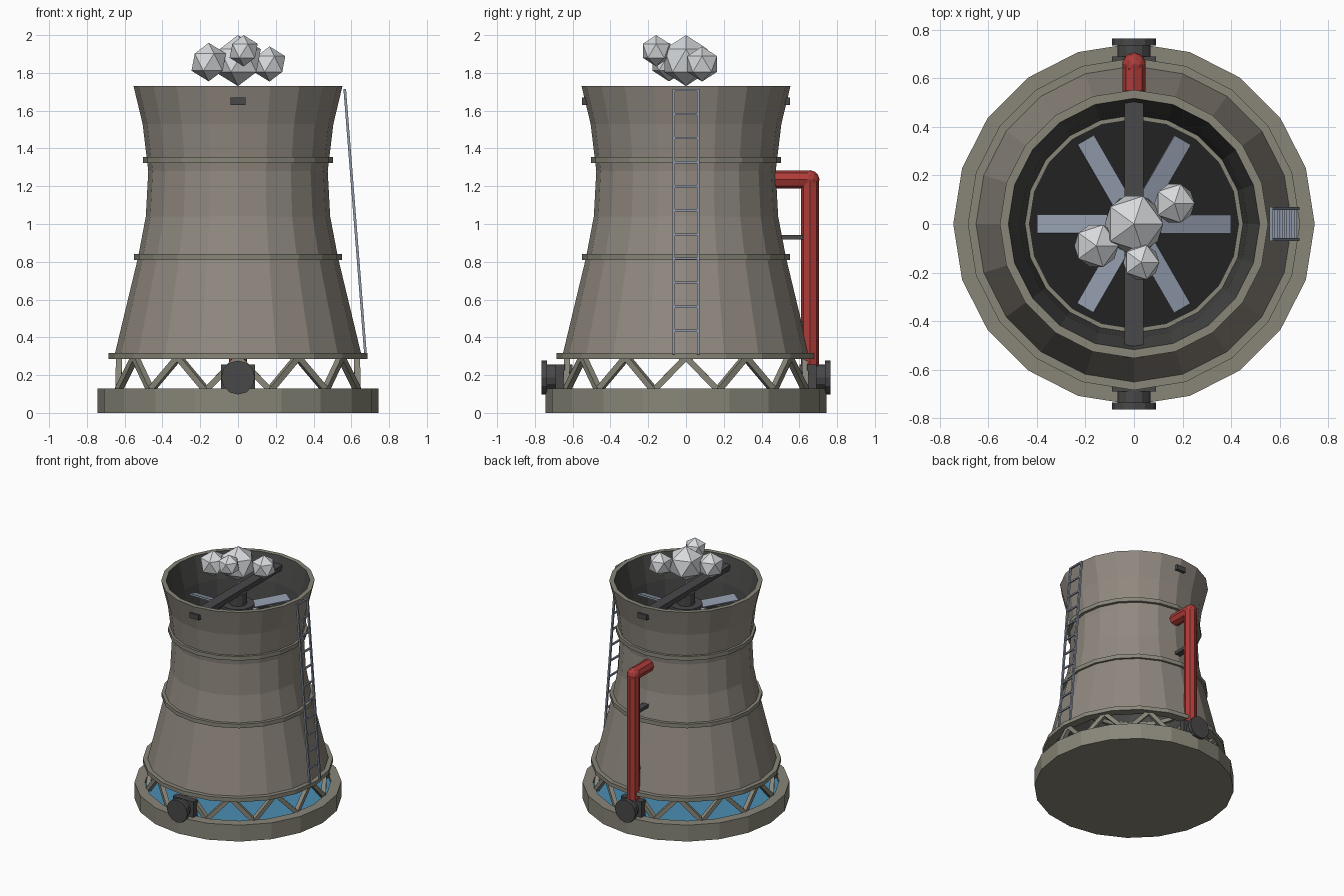
import bpy, bmesh, math
from mathutils import Vector, Matrix

cube = bpy.data.objects.get("Cube")
if cube:
    bpy.data.objects.remove(cube)

SIDES = 20


def material(name, r, g, b):
    m = bpy.data.materials.new(name)
    m.use_nodes = True
    m.diffuse_color = (r, g, b, 1)
    bsdf = m.node_tree.nodes["Principled BSDF"]
    bsdf.inputs["Base Color"].default_value = (r, g, b, 1)
    bsdf.inputs["Roughness"].default_value = 0.8
    return m


SHELL = material("warm concrete", .28, .25, .215)
CONCRETE = material("grey concrete", .25, .24, .19)
LINING = material("dark lining", .065, .065, .063)
IRON = material("dark iron", .065, .065, .068)
BLACK = material("black deck", .016, .016, .016)
STEEL = material("blue grey steel", .27, .31, .39)
RED = material("red paint", .42, .045, .04)
WATER = material("water blue", .07, .27, .45)
STEAM = material("pale steam", .68, .7, .72)


def finish(name, bm, *mats):
    bmesh.ops.recalc_face_normals(bm, faces=bm.faces)
    me = bpy.data.meshes.new(name)
    bm.to_mesh(me)
    bm.free()
    for m in mats:
        me.materials.append(m)
    ob = bpy.data.objects.new(name, me)
    bpy.context.collection.objects.link(ob)
    return ob


def lathe(name, profile, mats, slots=None):
    """Spin a closed (radius, z) loop; slots gives a material per profile edge."""
    bm = bmesh.new()
    rings = []
    for i in range(SIDES):
        a = math.tau * i / SIDES
        rings.append([bm.verts.new((r * math.cos(a), r * math.sin(a), z)) for r, z in profile])
    n = len(profile)
    for i in range(SIDES):
        p, q = rings[i], rings[(i + 1) % SIDES]
        for j in range(n):
            k = (j + 1) % n
            if profile[j][0] == profile[k][0] == 0:
                continue
            f = bm.faces.new((p[j], q[j], q[k], p[k]))
            f.material_index = slots[j] if slots else 0
    bmesh.ops.remove_doubles(bm, verts=bm.verts, dist=1e-5)
    return finish(name, bm, *mats)


def add_box(bm, size, matrix):
    bmesh.ops.create_cube(bm, size=1, matrix=matrix @ Matrix.Diagonal((*size, 1)))


def along(a, b):
    """Matrix at the middle of a-b with local z along it."""
    a, b = Vector(a), Vector(b)
    return Matrix.Translation((a + b) / 2) @ (b - a).to_track_quat('Z', 'Y').to_matrix().to_4x4()


def add_bar(bm, a, b, w, d):
    add_box(bm, (w, d, (Vector(b) - Vector(a)).length), along(a, b))


def add_rod(bm, a, b, r, sides):
    bmesh.ops.create_cone(bm, cap_ends=True, segments=sides, radius1=r, radius2=r,
                          depth=(Vector(b) - Vector(a)).length, matrix=along(a, b))


def polar(r, degrees, z):
    a = math.radians(degrees)
    return (r * math.cos(a), r * math.sin(a), z)


# Basin and water
lathe("basin", [(0, 0), (.745, 0), (.745, .13), (.67, .13), (.67, .09), (0, .09)], [CONCRETE])
lathe("basin_water", [(0, .09), (.67, .09), (.67, .11), (0, .11)], [WATER])

# Hollow tower shell with a dark lining
outer = [(.655, .3), (.53, .82), (.488, 1.04), (.475, 1.28), (.505, 1.53), (.553, 1.73)]
inner = [(r - .035, z) for r, z in reversed(outer)]
steps = len(outer) - 1
lathe("tower_shell", outer + inner, [SHELL, CONCRETE, LINING],
      [0] * steps + [1] + [2] * steps + [1])

# Raised bands around the shell
for name, r, z in (("bottom_band", .685, .3), ("middle_band", .55, .825), ("upper_band", .503, 1.34)):
    lathe(name, [(r, z - .016), (r, z + .016), (r - .07, z + .016), (r - .07, z - .016)], [CONCRETE])

# Zigzag legs between basin and shell
bm = bmesh.new()
PAIRS = 12
for i in range(PAIRS):
    step = 360 / PAIRS
    top = polar(.63, i * step, .295)
    for side in (-.5, .5):
        add_bar(bm, polar(.655, (i + side) * step, .12), top, .032, .032)
finish("zigzag_legs", bm, CONCRETE)

# Fan deck, hub, blades and support beam
lathe("fan_deck", [(0, 1.33), (.45, 1.33), (.45, 1.35), (0, 1.35)], [BLACK])
bm = bmesh.new()
add_rod(bm, (0, 0, 1.48), (0, 0, 1.55), .12, 12)
add_rod(bm, (0, 0, 1.5), (0, 0, 1.64), .065, 12)
finish("fan_hub", bm, IRON)
bm = bmesh.new()
for i in range(6):
    place = Matrix.Rotation(math.radians(60 * i), 4, 'Z') @ Matrix.Translation((.23, 0, 1.515))
    add_box(bm, (.34, .08, .012), place @ Matrix.Rotation(math.radians(15), 4, 'X'))
finish("fan_blades", bm, STEEL)
bm = bmesh.new()
add_box(bm, (.08, 1.1, .04), Matrix.Translation((0, 0, 1.65)))
finish("support_beam", bm, IRON)

# Flanged water inlets, front and back
for name, s in (("front_inlet", -1), ("back_inlet", 1)):
    bm = bmesh.new()
    add_rod(bm, (0, s * .6, .187), (0, s * .75, .187), .068, 12)
    add_rod(bm, (0, s * .735, .187), (0, s * .765, .187), .09, 12)
    add_box(bm, (.18, .05, .13), Matrix.Translation((0, s * .665, .19)))
    finish(name, bm, IRON)

# Red riser pipe with elbow, held by brackets
bm = bmesh.new()
add_rod(bm, (0, .657, .15), (0, .657, 1.235), .048, 8)
add_rod(bm, (0, .44, 1.235), (0, .657, 1.235), .048, 8)
bmesh.ops.create_icosphere(bm, subdivisions=2, radius=.05, matrix=Matrix.Translation((0, .657, 1.235)))
finish("riser_pipe", bm, RED)
bm = bmesh.new()
for z, y in ((.93, .5), (.47, .57)):
    add_box(bm, (.05, .65 - y, .025), Matrix.Translation((0, (y + .65) / 2, z)))
finish("pipe_brackets", bm, IRON)

# Leaning ladder
bm = bmesh.new()
LOW, HIGH = Vector((.675, 0, .31)), Vector((.565, 0, 1.715))
half = Vector((0, .064, 0))
for s in (-1, 1):
    add_bar(bm, LOW + s * half, HIGH + s * half, .014, .014)
for i in range(11):
    p = LOW.lerp(HIGH, (.125 + .1275 * i) / 1.405)
    add_bar(bm, p - half, p + half, .012, .012)
finish("ladder", bm, STEEL)

# Faceted steam puffs
bm = bmesh.new()
for x, y, z, r in ((0, 0, 1.865, .135), (.167, .085, 1.847, .093),
                   (-.155, -.09, 1.857, .102), (.03, -.158, 1.917, .083)):
    bmesh.ops.create_icosphere(bm, subdivisions=1, radius=r, matrix=Matrix.Translation((x, y, z)))
finish("steam_puffs", bm, STEAM)
